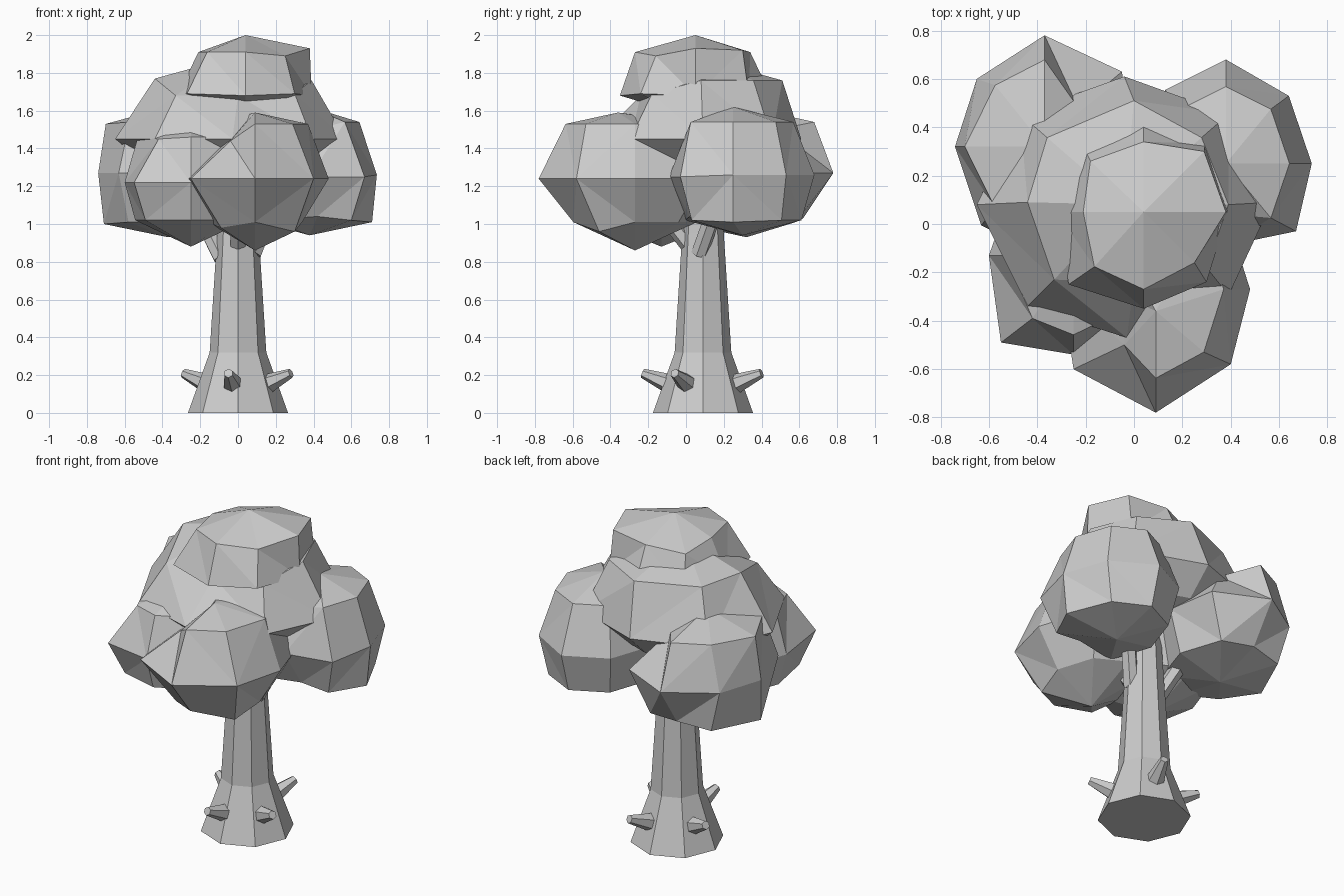
import bpy, bmesh, math
from mathutils import Vector, Matrix

cube = bpy.data.objects.get("Cube")
if cube:
    bpy.data.objects.remove(cube)

GREY = (0.6, 0.6, 0.6, 1)
grey = bpy.data.materials.new("plain grey")
grey.use_nodes = True
grey.diffuse_color = GREY
grey.node_tree.nodes["Principled BSDF"].inputs["Base Color"].default_value = GREY


def finish(name, bm):
    bmesh.ops.recalc_face_normals(bm, faces=bm.faces)
    mesh = bpy.data.meshes.new(name)
    bm.to_mesh(mesh)
    bm.free()
    mesh.materials.append(grey)
    obj = bpy.data.objects.new(name, mesh)
    bpy.context.collection.objects.link(obj)


def leaf_clump(name, centre, radii, top, bottom, upper, lower, pulls):
    """Eight-sided ball; upper and lower are (radius, z) of the two rings.
    Each pull moves the nearest corner to that point for an uneven shape."""
    bm = bmesh.new()
    bmesh.ops.create_uvsphere(bm, u_segments=8, v_segments=4, radius=1)
    for v in bm.verts:
        flat = Vector((v.co.x, v.co.y, 0))
        scale, z = 1, centre[2]
        if abs(v.co.z) > 0.9:
            z = top if v.co.z > 0 else bottom
        elif abs(v.co.z) > 0.1:
            scale, z = upper if v.co.z > 0 else lower
        if flat.length > 0.01:
            flat = flat.normalized() * scale
        v.co = (centre[0] + flat.x * radii[0], centre[1] + flat.y * radii[1], z)
    for pull in pulls:
        point = Vector(pull)
        min(bm.verts, key=lambda v: (v.co - point).length).co = point
    bmesh.ops.triangulate(bm, faces=bm.faces)
    finish(name, bm)


def tapered_rod(name, start, end, r1, r2, sides=6):
    a, b = Vector(start), Vector(end)
    bm = bmesh.new()
    bmesh.ops.create_cone(bm, cap_ends=True, segments=sides, radius1=r1,
                          radius2=r2, depth=(b - a).length)
    turn = (b - a).to_track_quat('Z', 'Y').to_matrix().to_4x4()
    bm.transform(Matrix.Translation((a + b) / 2) @ turn)
    finish(name, bm)


# Flared trunk
TRUNK_Y = 0.09
bm = bmesh.new()
rings = []
for z, r in ((0, 0.265), (0.32, 0.15), (0.95, 0.11), (1.3, 0.09)):
    rings.append([bm.verts.new((r * math.cos(i * math.pi / 4),
                                TRUNK_Y + r * math.sin(i * math.pi / 4), z))
                  for i in range(8)])
for low, high in zip(rings, rings[1:]):
    for i in range(8):
        j = (i + 1) % 8
        bm.faces.new((low[i], low[j], high[j], high[i]))
bm.faces.new(rings[0])
bm.faces.new(rings[-1])
finish("trunk", bm)

# Short stubs around the foot of the trunk
for name, x, y in (("front", -0.05, -0.32), ("left", 0.28, -0.15),
                   ("back", 0.11, 0.31), ("right", -0.29, 0.13)):
    tapered_rod(name + "_stub", (x * 0.45, TRUNK_Y + y * 0.45, 0.14),
                (x, TRUNK_Y + y, 0.21), 0.06, 0.025)

# Branches running up into the leaves
tapered_rod("left_branch", (0.08, 0.07, 0.84), (0.2, 0.18, 1.15), 0.045, 0.045)
tapered_rod("right_branch", (-0.09, 0.1, 0.82), (-0.25, 0.2, 1.15), 0.045, 0.045)
tapered_rod("front_branch", (0, 0.02, 0.88), (0, -0.15, 1.1), 0.045, 0.045)

# Lower ring of leaves
leaf_clump("front_leaves", (0.09, -0.27, 1.24), (0.39, 0.51), 1.59, 0.86,
           (0.72, 1.53), (0.64, 1.01),
           [(-0.04, -0.3, 1.46), (-0.04, -0.5, 1.44), (0.09, -0.36, 1.59),
            (0.4, -0.58, 1.24), (-0.25, -0.6, 1.24),
            (0.3, -0.46, 0.96), (-0.09, -0.48, 0.98)])
leaf_clump("front_right_leaves", (-0.25, -0.13, 1.22), (0.35, 0.41), 1.56, 0.88,
           (0.8, 1.46), (0.84, 1.02),
           [(-0.55, -0.49, 1.22), (-0.42, -0.39, 1.45), (-0.49, -0.41, 1.02)])
leaf_clump("back_left_leaves", (0.38, 0.25, 1.26), (0.355, 0.43), 1.62, 0.93,
           (0.74, 1.54), (0.84, 1.02),
           [(0.67, -0.03, 1.25), (0.38, -0.09, 1.25), (0.42, 0.02, 1.04),
            (0.6, 0.03, 1.02), (0.4, 0.04, 1.5), (0.71, 0.25, 1.01),
            (0.64, 0.53, 1.26), (0.38, 0.3, 0.94)])
leaf_clump("back_right_leaves", (-0.37, 0.32, 1.27), (0.37, 0.46), 1.62, 0.93,
           (0.78, 1.54), (0.8, 1.01),
           [(-0.7, 0.32, 1.53), (-0.71, 0.28, 1.0), (-0.65, 0.6, 1.27),
            (-0.05, 0.63, 1.27), (-0.23, 0.48, 1.5), (-0.37, 0.62, 1.03)])

# Wide middle, drawn in at the front beneath the overhanging crown
leaf_clump("middle_leaves", (-0.04, 0.08, 1.45), (0.61, 0.53), 1.88, 1.2,
           (0.74, 1.76), (0.7, 1.3),
           [(-0.44, -0.34, 1.45), (-0.03, -0.47, 1.45), (-0.33, -0.23, 1.68),
            (0.0, -0.24, 1.68), (0.3, -0.18, 1.69), (-0.44, 0.09, 1.77),
            (0.39, 0.08, 1.76), (0.0, 0.51, 1.76), (0.57, 0.09, 1.45)])
leaf_clump("crown_leaves", (0.04, 0.05, 1.68), (0.36, 0.4), 2.0, 1.58,
           (0.8, 1.91), (0.75, 1.65),
           [(-0.27, -0.25, 1.69), (0.3, -0.24, 1.69), (0.38, 0.05, 1.93),
            (0.39, 0.05, 1.68), (-0.21, 0.05, 1.91), (0.29, 0.3, 1.92),
            (0.04, 0.34, 1.91), (-0.18, 0.26, 1.88), (0.25, -0.16, 1.89)])
